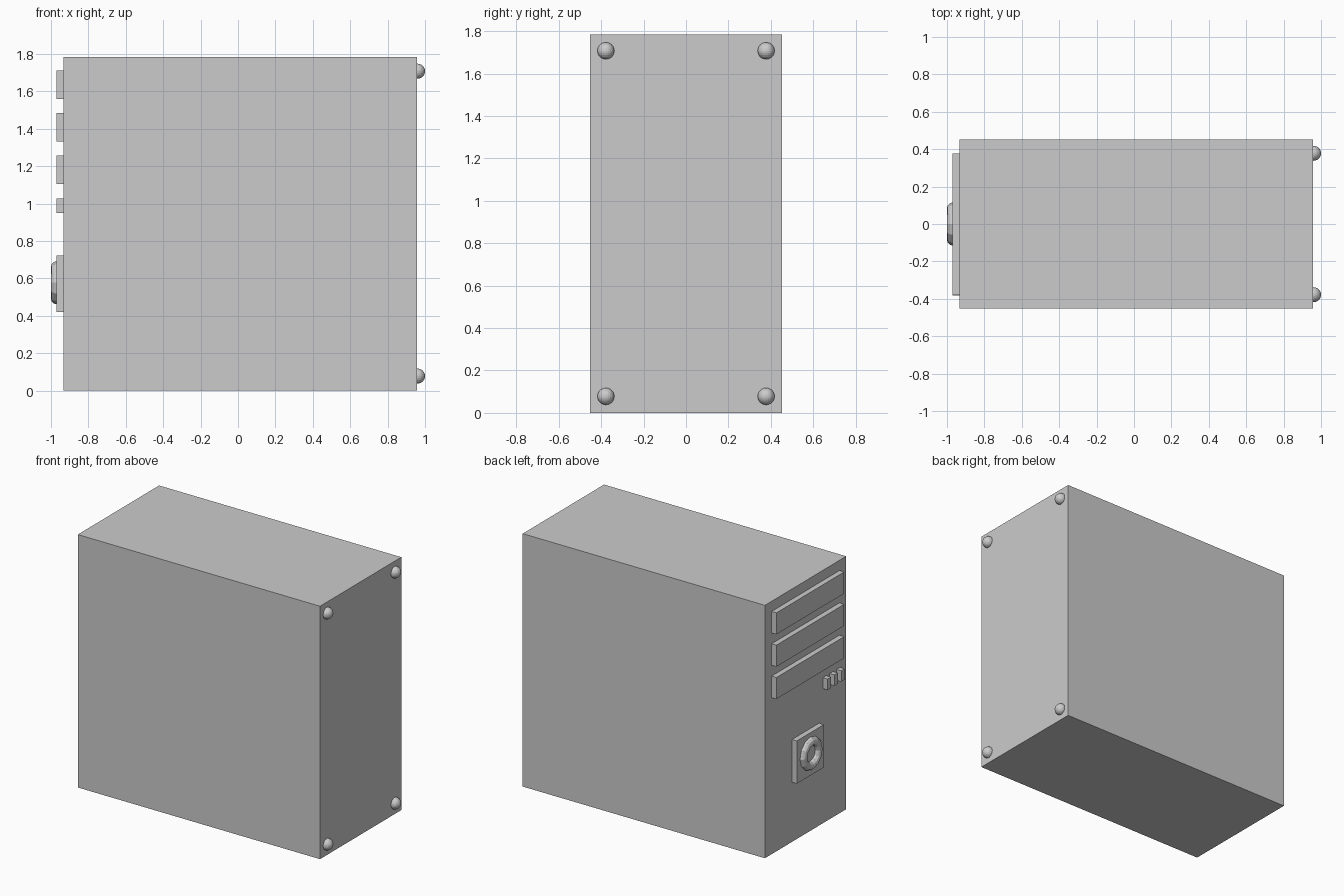
import bpy
import math

cube = bpy.data.objects.get("Cube")
if cube:
    bpy.data.objects.remove(cube, do_unlink=True)

CASE_X = (-0.933, 0.957)
PANEL_X = -0.97


def box(name, xs, ys, zs):
    """Box spanning the given (low, high) ranges."""
    spans = (xs, ys, zs)
    bpy.ops.mesh.primitive_cube_add(size=1, location=[(a + b) / 2 for a, b in spans])
    obj = bpy.context.object
    obj.name = name
    obj.scale = [b - a for a, b in spans]
    bpy.ops.object.transform_apply(location=False, rotation=False, scale=True)
    return obj


def panel(name, ys, zs):
    """Raised block on the -x face of the case."""
    return box(name, (PANEL_X, CASE_X[0]), ys, zs)


# Main case
box("case", CASE_X, (-0.453, 0.453), (0, 1.784))

# Drive bays
for i in range(3):
    top = 1.712 - i * 0.228
    panel(f"drive_bay_{i + 1}", (-0.378, 0.378), (top - 0.152, top))

# Small buttons
for i in range(3):
    y = -0.212 - i * 0.076
    panel(f"button_{i + 1}", (y - 0.019, y + 0.019), (0.95, 1.027))

# Power plate with ring
panel("power_plate", (-0.151, 0.151), (0.42, 0.722))
bpy.ops.mesh.primitive_torus_add(
    major_segments=12, minor_segments=12, major_radius=0.085, minor_radius=0.03,
    location=(PANEL_X, 0, 0.577), rotation=(0, math.pi / 2, 0))
bpy.context.object.name = "power_ring"

# Round studs at the corners of the opposite face
for level, z in (("lower", 0.078), ("upper", 1.708)):
    for side, y in (("front", -0.378), ("back", 0.378)):
        bpy.ops.mesh.primitive_uv_sphere_add(
            segments=24, ring_count=12, radius=0.04, location=(CASE_X[1] + 0.003, y, z))
        bpy.context.object.name = f"{level}_{side}_stud"
